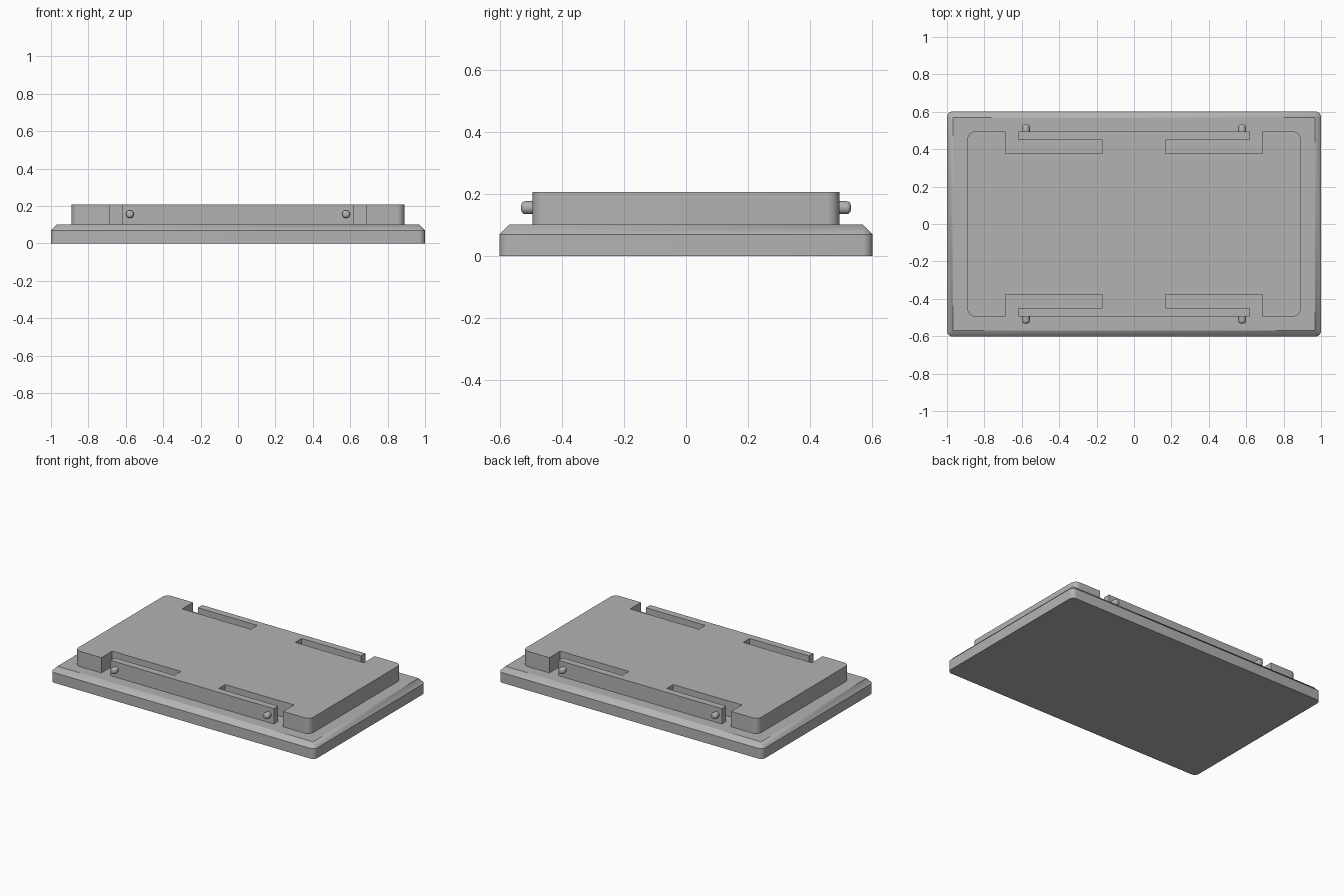
import bpy, bmesh, math
from mathutils import Matrix

cube = bpy.data.objects.get("Cube")
if cube:
    bpy.data.objects.remove(cube, do_unlink=True)

PLATE_X, PLATE_Y, EDGE_Z, PLATE_Z = 1.0, 0.602, 0.07, 0.102
CHAMFER = 0.032
BODY_X, BODY_Y, BODY_Z, BODY_R = 0.89, 0.495, 0.207, 0.04
PIN_X, PIN_Z, PIN_R, PIN_END = 0.578, 0.156, 0.021, 0.532

grey = bpy.data.materials.new("plain grey")
grey.use_nodes = True
colour = (0.45, 0.45, 0.45, 1)
grey.diffuse_color = colour
grey.node_tree.nodes["Principled BSDF"].inputs["Base Color"].default_value = colour


def arc(x, y, r, steps=8):
    """Rounded corner of the +x +y quadrant, counterclockwise."""
    angles = [math.pi / 2 * i / steps for i in range(steps + 1)]
    return [(x - r + r * math.cos(a), y - r + r * math.sin(a)) for a in angles]


def four_way(quarter):
    """Mirror a counterclockwise quarter outline into a closed outline."""
    half = quarter + [(-x, y) for x, y in reversed(quarter)]
    return half + [(-x, -y) for x, y in half]


def loft(name, layers):
    """Solid through stacked outlines given as (z, points)."""
    bm = bmesh.new()
    rings = [[bm.verts.new((x, y, z)) for x, y in pts] for z, pts in layers]
    bm.faces.new(rings[0][::-1])
    bm.faces.new(rings[-1])
    n = len(rings[0])
    for low, high in zip(rings, rings[1:]):
        for i in range(n):
            j = (i + 1) % n
            bm.faces.new((low[i], low[j], high[j], high[i]))
    bmesh.ops.remove_doubles(bm, verts=bm.verts, dist=1e-5)
    return finish(name, bm)


def finish(name, bm, angle=30):
    bmesh.ops.recalc_face_normals(bm, faces=bm.faces)
    mesh = bpy.data.meshes.new(name)
    bm.to_mesh(mesh)
    bm.free()
    mesh.materials.append(grey)
    obj = bpy.data.objects.new(name, mesh)
    bpy.context.collection.objects.link(obj)
    bpy.ops.object.select_all(action='DESELECT')
    obj.select_set(True)
    bpy.context.view_layer.objects.active = obj
    bpy.ops.object.shade_smooth_by_angle(angle=math.radians(angle))
    return obj


# Base plate: rounded corners whose chamfer tapers to a sharp top rectangle
rim = four_way(arc(PLATE_X, PLATE_Y, CHAMFER))
top = four_way(arc(PLATE_X - CHAMFER, PLATE_Y - CHAMFER, 0))
loft("base_plate", [(0, rim), (EDGE_Z, rim), (PLATE_Z, top)])

# Raised body with four L-shaped slots that free the spring arms
quarter = arc(BODY_X, BODY_Y, BODY_R) + [
    (0.688, BODY_Y), (0.688, 0.378), (0.168, 0.378),
    (0.168, 0.448), (0.618, 0.448), (0.618, BODY_Y)]
outline = four_way(quarter)
loft("raised_body", [(PLATE_Z, outline), (BODY_Z, outline)])

# Round-ended latch pins on the spring arms
for y_name, sy in (("front", -1), ("back", 1)):
    for x_name, sx in (("right", -1), ("left", 1)):
        bm = bmesh.new()
        length = PIN_END - BODY_Y + 0.02
        bmesh.ops.create_cone(bm, cap_ends=True, segments=24,
                              radius1=PIN_R, radius2=PIN_R, depth=length)
        tip = [e for e in bm.edges if all(v.co.z > 0 for v in e.verts)]
        bmesh.ops.bevel(bm, geom=tip, offset=0.014, segments=5,
                        profile=0.5, affect='EDGES')
        turn = Matrix.Rotation(-sy * math.pi / 2, 4, 'X')
        place = Matrix.Translation((sx * PIN_X, sy * (PIN_END - length / 2), PIN_Z))
        bmesh.ops.transform(bm, matrix=place @ turn, verts=bm.verts)
        finish(f"{y_name}_{x_name}_latch_pin", bm, 40)
